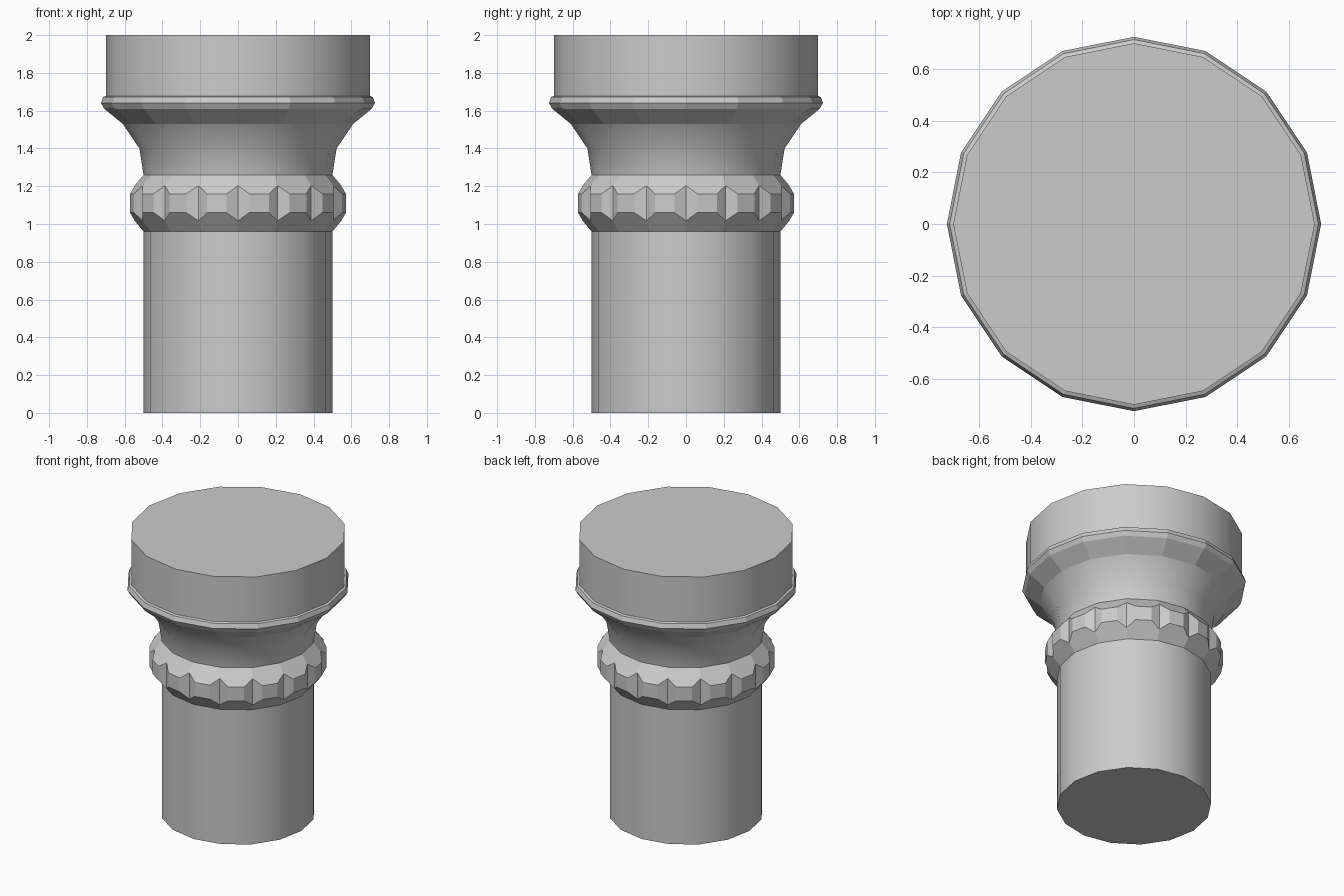
import bpy, bmesh, math

if "Cube" in bpy.data.objects:
    bpy.data.objects.remove(bpy.data.objects["Cube"])

N = 16  # sides of every part


def finish(bm, name, smooth_angle=None):
    bmesh.ops.recalc_face_normals(bm, faces=bm.faces)
    me = bpy.data.meshes.new(name)
    bm.to_mesh(me)
    bm.free()
    ob = bpy.data.objects.new(name, me)
    bpy.context.collection.objects.link(ob)
    if smooth_angle:
        bpy.ops.object.select_all(action='DESELECT')
        ob.select_set(True)
        bpy.context.view_layer.objects.active = ob
        bpy.ops.object.shade_smooth_by_angle(angle=math.radians(smooth_angle))
    return ob


def lathe(name, profile, cap_bottom=False, cap_top=False, smooth_angle=None):
    bm = bmesh.new()
    rings = []
    for r, z in profile:
        rings.append([bm.verts.new((r * math.cos(2 * math.pi * k / N),
                                    r * math.sin(2 * math.pi * k / N), z))
                      for k in range(N)])
    for a, b in zip(rings, rings[1:]):
        for k in range(N):
            j = (k + 1) % N
            bm.faces.new((a[k], a[j], b[j], b[k]))
    if cap_bottom:
        bm.faces.new(rings[0])
    if cap_top:
        bm.faces.new(rings[-1])
    return finish(bm, name, smooth_angle)


# Shaft
lathe("column_shaft", [(0.5, 0), (0.5, 0.96)], cap_bottom=True, smooth_angle=30)

# Flared neck
lathe("flared_neck", [(0.5, 1.26), (0.522, 1.4), (0.61, 1.53)], smooth_angle=35)

# Rim moulding with flat facets
lathe("rim_moulding", [(0.61, 1.53), (0.708, 1.61), (0.725, 1.64),
                       (0.714, 1.672), (0.70, 1.678)])

# Top block
lathe("top_block", [(0.70, 1.678), (0.70, 2.0)], cap_top=True, smooth_angle=30)

# Collar: chamfered ring with a V notch cut in every corner
R, HALF, INNER = 0.583, 0.06, 0.547
EDGE = R - HALF * math.tan(math.pi / N)
bm = bmesh.new()
corners = []
for k in range(N):
    a = 2 * math.pi * k / N
    c, s = math.cos(a), math.sin(a)

    def vert(r, t, z):
        return bm.verts.new((r * c - t * s, r * s + t * c, z))

    corners.append(dict(
        bot=vert(0.5, 0, 0.96), low=vert(INNER, 0, 1.017),
        r0=vert(EDGE, -HALF, 1.06), l0=vert(EDGE, HALF, 1.06),
        r1=vert(EDGE, -HALF, 1.16), l1=vert(EDGE, HALF, 1.16),
        high=vert(INNER, 0, 1.203), top=vert(0.5, 0, 1.26)))
for k in range(N):
    p, q = corners[k], corners[(k + 1) % N]
    bm.faces.new((p["bot"], q["bot"], q["low"], q["r0"], p["l0"], p["low"]))
    bm.faces.new((p["l0"], q["r0"], q["r1"], p["l1"]))
    bm.faces.new((p["high"], p["l1"], q["r1"], q["high"], q["top"], p["top"]))
    bm.faces.new((p["low"], p["l0"], p["l1"], p["high"]))
    bm.faces.new((p["r0"], p["low"], p["high"], p["r1"]))
finish(bm, "notched_collar")
